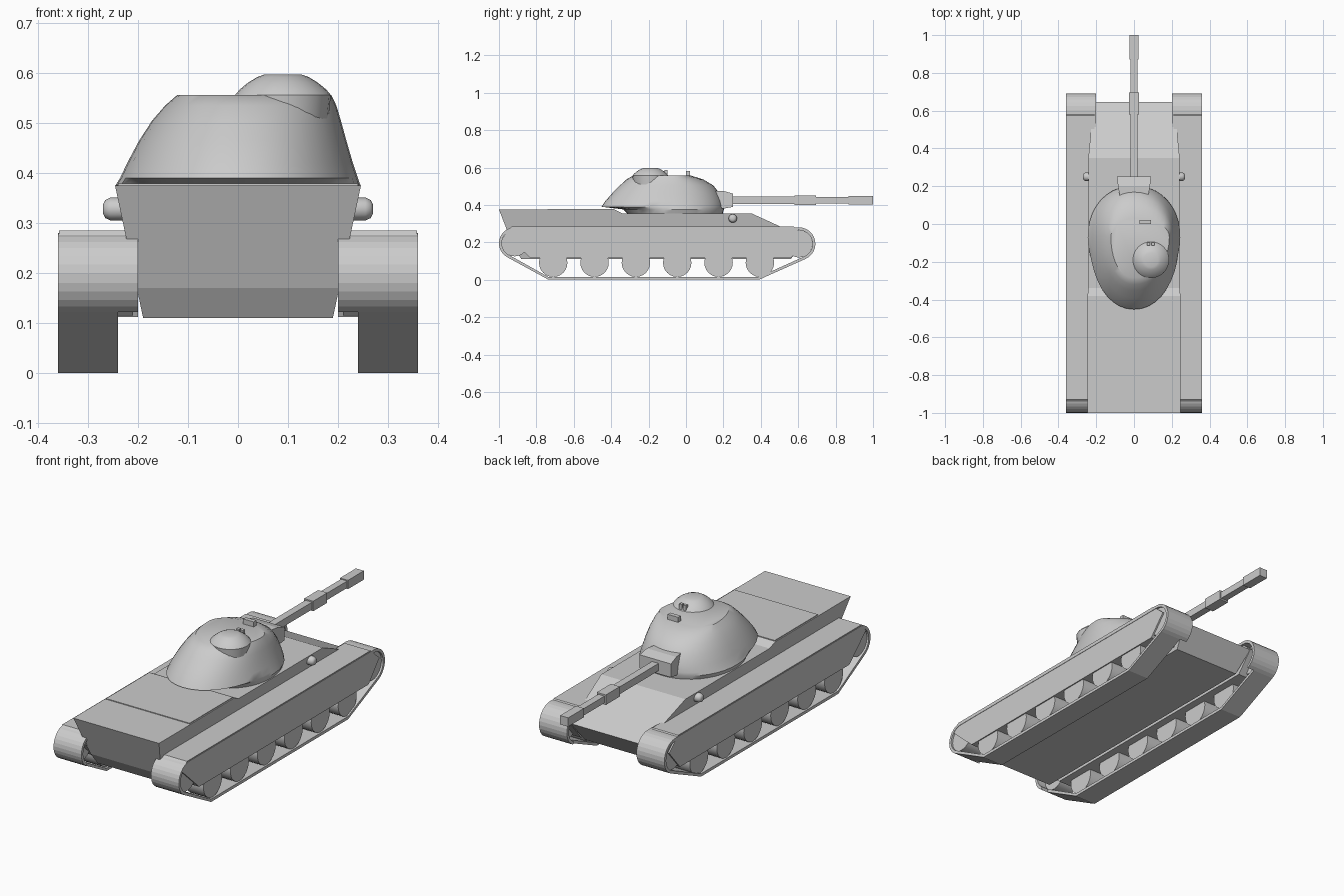
import bpy, bmesh
from math import sin, cos, pi, radians

if "Cube" in bpy.data.objects:
    bpy.data.objects.remove(bpy.data.objects["Cube"])


def finish(name, bm, smooth=None):
    bmesh.ops.remove_doubles(bm, verts=bm.verts, dist=1e-5)
    bmesh.ops.recalc_face_normals(bm, faces=bm.faces)
    me = bpy.data.meshes.new(name)
    bm.to_mesh(me)
    bm.free()
    ob = bpy.data.objects.new(name, me)
    bpy.context.collection.objects.link(ob)
    if smooth:
        bpy.ops.object.select_all(action='DESELECT')
        ob.select_set(True)
        bpy.context.view_layer.objects.active = ob
        bpy.ops.object.shade_smooth_by_angle(angle=radians(smooth))
    return ob


def prism(name, profile, x0, x1):
    """Side profile (y, z) spanned across x; x0 and x1 are functions of z."""
    bm = bmesh.new()
    a = [bm.verts.new((x0(z), y, z)) for y, z in profile]
    b = [bm.verts.new((x1(z), y, z)) for y, z in profile]
    bm.faces.new(a)
    bm.faces.new(b)
    for i in range(len(a)):
        j = (i + 1) % len(a)
        bm.faces.new((a[i], a[j], b[j], b[i]))
    return finish(name, bm)


def box(name, x, y, z):
    return prism(name, [(y[0], z[0]), (y[1], z[0]), (y[1], z[1]), (y[0], z[1])],
                 lambda _: x[0], lambda _: x[1])


def loft(name, rings, smooth=None):
    bm = bmesh.new()
    rows = [[bm.verts.new(p) for p in r] for r in rings]
    n = len(rows[0])
    for r, s in zip(rows, rows[1:]):
        for i in range(n):
            j = (i + 1) % n
            bm.faces.new((r[i], r[j], s[j], s[i]))
    bm.faces.new(rows[0])
    bm.faces.new(rows[-1])
    return finish(name, bm, smooth)


def lathe_x(name, steps, y, z, n=24):
    """Round part along x; steps are (x, radius)."""
    return loft(name, [[(x, y + r * cos(2 * pi * i / n), z + r * sin(2 * pi * i / n))
                        for i in range(n)] for x, r in steps], 40)


# Hull: side profile with walls leaning outward
def hull_w(z):
    return 0.19 + (z - 0.11) * 0.212


prism("hull", [(-.88, .11), (-.92, .17), (-1, .375), (-.38, .375), (-.34, .355),
               (.35, .355), (.645, .22), (.56, .11)], lambda z: -hull_w(z), hull_w)
box("engine_deck", (-.24, .24), (-.74, -.385), (.37, .379))


# Track belt outline (y, z, inner edge x); wider around the end drums
def belt_outline(off):
    pts = []
    for k in range(13):
        a = radians(90 + 150 * k / 12)
        pts.append((-.915 + (.085 - off) * cos(a), .195 + (.085 - off) * sin(a), .2))
    pts.append(pts[-1][:2] + (.24,))
    pts += [(-.735, off, .24), (.39, off, .24)]
    for k in range(13):
        a = radians(-65 + 155 * k / 12)
        p = (.604 + (.088 - off) * cos(a), .192 + (.088 - off) * sin(a), .2)
        if k == 0:
            pts.append(p[:2] + (.24,))
        pts.append(p)
    return pts


for s, side in ((-1, "left"), (1, "right")):
    bm = bmesh.new()
    outer, inner = belt_outline(0), belt_outline(.015)
    loops = [[bm.verts.new((s * (.36 if edge else p[2]), p[0], p[1])) for p in prof]
             for prof, edge in ((outer, 1), (outer, 0), (inner, 0), (inner, 1))]
    n = len(outer)
    for q in range(4):
        A, B = loops[q], loops[(q + 1) % 4]
        for i in range(n):
            j = (i + 1) % n
            bm.faces.new((A[i], A[j], B[j], B[i]))
    bmesh.ops.dissolve_degenerate(bm, dist=1e-5, edges=bm.edges)
    finish("track_belt_" + side, bm)

    # Fender with side skirt
    prism("fender_" + side, [(-.93, .285), (-.97, .245), (-.83, .115), (.56, .115),
                             (.65, .22), (.575, .285)],
          lambda z: s * .21, lambda z: s * .358)

    # Road wheels and end drums
    for i in range(6):
        lathe_x("road_wheel_%s_%d" % (side, i + 1), [(s * .25, .076), (s * .352, .076)],
                -.71 + .221 * i, .091)
    lathe_x("rear_drum_" + side, [(s * .25, .07), (s * .35, .07)], -.915, .195)
    lathe_x("front_drum_" + side, [(s * .25, .073), (s * .35, .073)], .604, .192)

    # Side lamp
    lathe_x("side_lamp_" + side, [(s * .22, .023), (s * .255, .023), (s * .266, .018),
                                  (s * .27, .01)], .25, .328, 12)

# Cast turret: rings of z, front y, back y, left x, right x
rings = []
for z, f, b, l, r in [(.35, .195, -.31, .235, .235), (.376, .203, -.335, .245, .245),
                      (.39, .203, -.452, .236, .24), (.42, .197, -.432, .222, .23),
                      (.465, .177, -.392, .198, .217), (.505, .145, -.352, .172, .206),
                      (.535, .095, -.32, .146, .197), (.556, .03, -.285, .122, .187)]:
    ring = []
    for i in range(40):
        a = 2 * pi * i / 40
        c, d = cos(a), sin(a)
        x = (r if c > 0 else l) * (1 if c > 0 else -1) * abs(c) ** .95
        y = -.07 + ((f + .07) if d > 0 else (-.07 - b)) * (1 if d > 0 else -1) * abs(d) ** .95
        ring.append((x, y, z))
    rings.append(ring)
loft("turret", rings, 35)

# Commander cupola and sights
loft("cupola", [[(.09 + r * cos(pi * i / 12), -.19 + r * sin(pi * i / 12), z) for i in range(24)]
                for z, r in ((.5, .09), (.556, .096), (.567, .087), (.581, .07),
                             (.592, .052), (.597, .038))], 30)
for x in (.078, .1):
    box("cupola_sight", (x - .008, x + .008), (-.115, -.098), (.55, .586))
box("roof_sight", (.03, .09), (0, .022), (.545, .582))

# Mantlet and gun, square in section
loft("mantlet", [[(x * w, y, z0 if k < 2 else z1) for k, x in enumerate((-1, 1, 1, -1))]
                 for y, w, z0, z1 in ((.12, .07, .38, .475), (.2, .085, .38, .475),
                                      (.252, .09, .39, .46))])
for name, y0, y1, h in (("gun_barrel", .2, .6, .019), ("bore_evacuator", .58, .695, .026),
                        ("gun_barrel_front", .69, .88, .018), ("muzzle", .87, 1.0, .023)):
    box(name, (-h, h), (y0, y1), (.425 - h, .425 + h))
